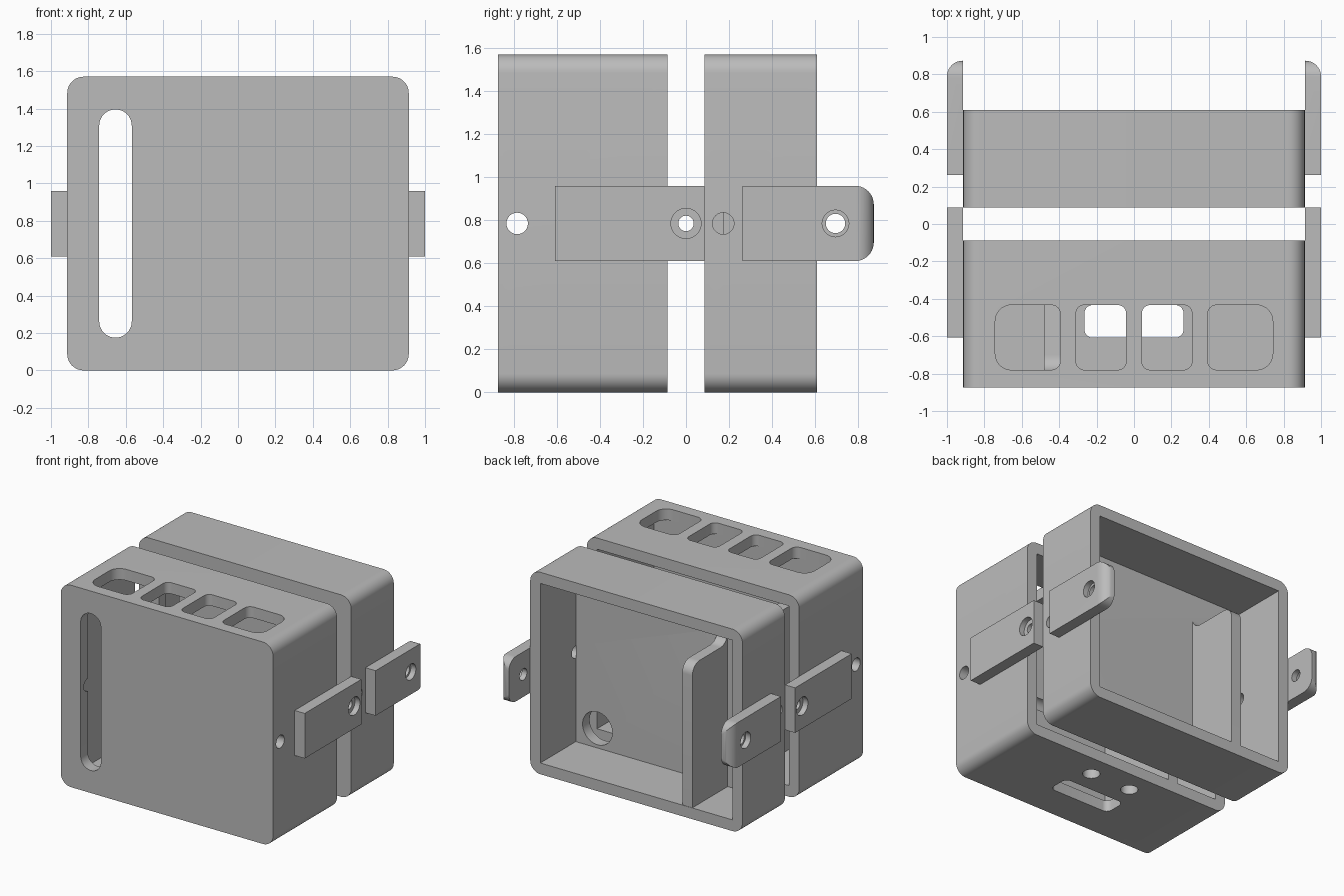
import bpy, bmesh, math

if "Cube" in bpy.data.objects:
    bpy.data.objects.remove(bpy.data.objects["Cube"], do_unlink=True)

grey = bpy.data.materials.new("plain_grey")
grey.use_nodes = True
grey.diffuse_color = (0.5, 0.5, 0.5, 1)
grey.node_tree.nodes["Principled BSDF"].inputs["Base Color"].default_value = (0.5, 0.5, 0.5, 1)

U = 0.087            # wall thickness
W = 0.913            # half width of the shells
H = 1.57             # shell height
MID = H / 2


def arc(cx, cy, r, start, end, n=10):
    return [(cx + r * math.cos(math.radians(start + (end - start) * i / n)),
             cy + r * math.sin(math.radians(start + (end - start) * i / n)))
            for i in range(n + 1)]


def rounded(a0, b0, a1, b1, radii):
    """Rectangle outline; radii in order low-low, high-low, high-high, low-high."""
    pts = []
    corners = [(a0, b0, 1, 1), (a1, b0, -1, 1), (a1, b1, -1, -1), (a0, b1, 1, -1)]
    for i, (a, b, sa, sb) in enumerate(corners):
        r = radii[i]
        if r:
            pts += arc(a + sa * r, b + sb * r, r, 180 + 90 * i, 270 + 90 * i)
        else:
            pts.append((a, b))
    return pts


def circle(a, b, r):
    return arc(a, b, r, 0, 360, 40)[:-1]


def prism(name, pts, axis, lo, hi):
    """Extrude an outline along an axis."""
    place = {"x": lambda a, b, t: (t, a, b),
             "y": lambda a, b, t: (a, t, b),
             "z": lambda a, b, t: (a, b, t)}[axis]
    bm = bmesh.new()
    base = [bm.verts.new(place(a, b, lo)) for a, b in pts]
    top = [bm.verts.new(place(a, b, hi)) for a, b in pts]
    bm.faces.new(base)
    bm.faces.new(top)
    for i in range(len(pts)):
        j = (i + 1) % len(pts)
        bm.faces.new((base[i], base[j], top[j], top[i]))
    bmesh.ops.recalc_face_normals(bm, faces=bm.faces)
    mesh = bpy.data.meshes.new(name)
    bm.to_mesh(mesh)
    bm.free()
    mesh.materials.append(grey)
    obj = bpy.data.objects.new(name, mesh)
    bpy.context.collection.objects.link(obj)
    return obj


def combine(obj, operation, tool):
    """Apply a boolean and discard the tool."""
    mod = obj.modifiers.new("bool", "BOOLEAN")
    mod.operation, mod.object, mod.solver = operation, tool, "EXACT"
    result = bpy.data.meshes.new_from_object(
        obj.evaluated_get(bpy.context.evaluated_depsgraph_get()))
    obj.modifiers.clear()
    obj.data = result
    bpy.data.objects.remove(tool, do_unlink=True)


def cut(obj, pts, axis, lo, hi):
    combine(obj, "DIFFERENCE", prism("cutter", pts, axis, lo, hi))


def shell(name, y0, y1):
    """Rounded box, closed at the front and open at the back, with a partition and a tall slot."""
    obj = prism(name, rounded(-W, 0, W, H, [U] * 4), "y", y0, y1)
    cut(obj, rounded(-W + U, U, W - U, H - U, [0] * 4), "y", y0 + U, y1 + 0.1)
    inner, end, top = y0 + U, y1 - 0.003, 1.2
    outline = [(inner - 0.03, 0.05), (end, 0.05)]
    outline += arc(end - U, top - U, U, 0, 90)
    outline += arc(inner + U, top + U, U, 270, 180)
    outline.append((inner - 0.03, top + U))
    combine(obj, "UNION", prism("partition", outline, "x", -0.48, -0.393))
    cut(obj, rounded(-0.742, 0.175, -0.568, 1.395, [0.0865] * 4), "y", y0 - 0.1, y0 + U + 0.05)
    return obj


# Front shell with vents in the top
front = shell("front_shell", -0.873, -0.087)
vents = [(-0.742, -0.393, (U, 0.05, 0.05, U)), (-0.31, -0.042, [0.045] * 4),
         (0.042, 0.31, [0.045] * 4), (0.393, 0.742, (0.05, U, U, 0.05))]
for x0, x1, radii in vents:
    cut(front, rounded(x0, -0.78, x1, -0.433, radii), "z", H - U - 0.03, H + 0.1)

# Openings in the underside
cut(front, rounded(-0.265, -0.608, 0.265, -0.433, [0.045] * 4), "z", -0.1, U + 0.03)
for x in (-0.175, 0.175):
    cut(front, circle(x, -0.262, 0.062), "z", -0.1, U + 0.03)

# Cross hole through the full width
cut(front, circle(-0.785, MID, 0.05), "x", -1.2, 1.2)

# Rear shell with a cable hole and side holes
rear = shell("rear_shell", 0.087, 0.61)
cut(rear, circle(0.64, 0.24, 0.128), "y", 0, 0.25)
for lo, hi in ((-1.1, -W + U + 0.002), (W - U - 0.002, 1.1)):
    cut(rear, circle(0.173, MID, 0.05), "x", lo, hi)


def bore(obj, side, y, small, large):
    """Stepped screw hole, wide on the outer face."""
    cut(obj, circle(y, MID, small), "x", *sorted((side * 0.8, side * 1.1)))
    cut(obj, circle(y, MID, large), "x", *sorted((side * 0.957, side * 1.1)))


# Side tabs
parts = [front, rear]
for side, label in ((1, "left"), (-1, "right")):
    lo, hi = sorted((side * W, side * 1.0))
    tab = prism(f"front_tab_{label}", rounded(-0.608, 0.61, 0.087, 0.96, [0] * 4), "x", lo, hi)
    bore(tab, side, 0, 0.036, 0.07)
    parts.append(tab)

    tab = prism(f"rear_tab_{label}", rounded(0.262, 0.61, 0.873, 0.96, [0, U, U, 0]), "x", lo, hi)
    radii = (0, 0, 0.084, 0) if side > 0 else (0, 0, 0, 0.084)
    combine(tab, "INTERSECT",
            prism("tab_plan", rounded(lo, 0.2, hi, 0.873, radii), "z", 0.5, 1.1))
    bore(tab, side, 0.695, 0.045, 0.062)
    parts.append(tab)

# Smooth the rounded surfaces, keep edges sharp
for obj in bpy.context.view_layer.objects:
    obj.select_set(obj in parts)
bpy.context.view_layer.objects.active = front
bpy.ops.object.shade_smooth_by_angle(angle=math.radians(30))
